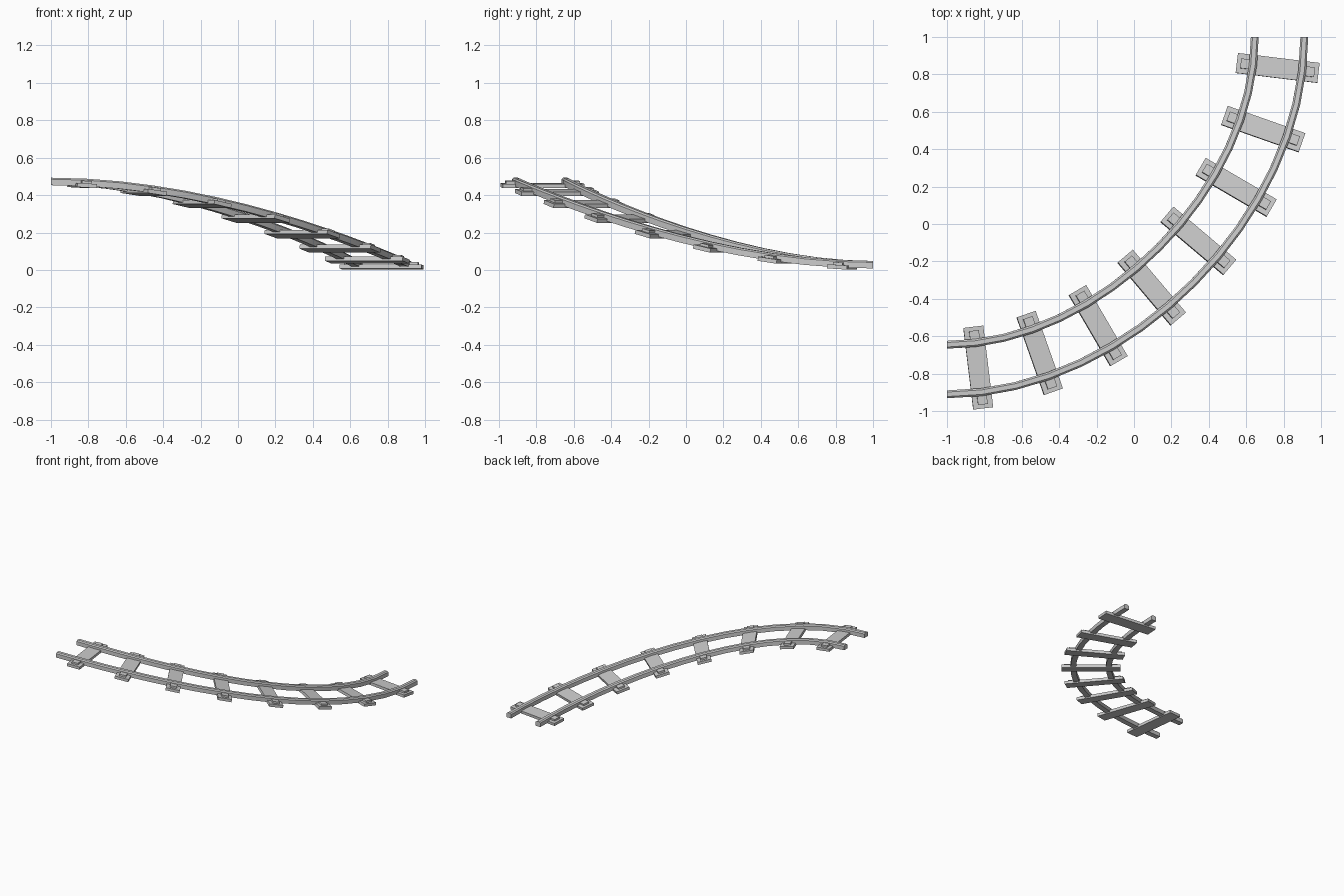
import bpy, bmesh
from mathutils import Vector

if "Cube" in bpy.data.objects:
    bpy.data.objects.remove(bpy.data.objects["Cube"])

P, K, RISE = 0.778, 0.889, 0.445   # end offset, handle length, climb
SLEEPERS, GAUGE = 8, 0.1325


def frame(s):
    """Point and axes of the climbing bend: origin, across, along, up."""
    pts = [Vector((P, 1, 0)), Vector((P, 1 - K, 0)),
           Vector((-1 + K, -P, RISE)), Vector((-1, -P, RISE))]
    u = 1 - s
    pos = u**3 * pts[0] + 3*u*u*s * pts[1] + 3*u*s*s * pts[2] + s**3 * pts[3]
    along = (u*u * (pts[1]-pts[0]) + 2*u*s * (pts[2]-pts[1]) + s*s * (pts[3]-pts[2])).normalized()
    across = Vector((0, 0, 1)).cross(along).normalized()   # towards outside of bend
    return pos, across, along, along.cross(across)


def finish(name, bm):
    bmesh.ops.recalc_face_normals(bm, faces=bm.faces)
    me = bpy.data.meshes.new(name)
    bm.to_mesh(me)
    bm.free()
    ob = bpy.data.objects.new(name, me)
    bpy.context.collection.objects.link(ob)
    return ob


def rail(name, offset):
    # square bar with a chamfered head, swept along the bend
    profile = [(-.021, .008), (.021, .008), (.021, .040), (.012, .048), (-.012, .048), (-.021, .040)]
    bm = bmesh.new()
    rings = []
    for i in range(2 * SLEEPERS + 1):
        o, a, t, n = frame(i / (2 * SLEEPERS))
        n = a.cross(t) if a.cross(t).z > 0 else t.cross(a)
        rings.append([bm.verts.new(o + a * (offset + x) + n * z) for x, z in profile])
    for r, q in zip(rings, rings[1:]):
        for j in range(len(profile)):
            k = (j + 1) % len(profile)
            bm.faces.new((r[j], r[k], q[k], q[j]))
    bm.faces.new(rings[0])
    bm.faces.new(rings[-1])
    ob = finish(name, bm)
    bpy.context.view_layer.objects.active = ob
    ob.select_set(True)
    bpy.ops.object.shade_smooth_by_angle()
    ob.select_set(False)


def block(name, s, cx, sx, sy, z0, z1):
    # box lying in the local frame of the track
    o, a, t, n = frame(s)
    n = a.cross(t) if a.cross(t).z > 0 else t.cross(a)
    bm = bmesh.new()
    bmesh.ops.create_cube(bm, size=1)
    for v in bm.verts:
        x, y, z = v.co
        v.co = o + a * (cx + x * sx) + t * (y * sy) + n * (z0 + (z + .5) * (z1 - z0))
    finish(name, bm)


# rails
rail("inner_rail", -GAUGE)
rail("outer_rail", GAUGE)

# sleepers with a fastening block outside each rail
for i in range(SLEEPERS):
    s = (i + .5) / SLEEPERS
    block(f"sleeper_{i}", s, 0, .44, .107, 0, .022)
    for side, label in ((-1, "inner"), (1, "outer")):
        block(f"{label}_fastener_{i}", s, side * .173, .052, .052, .018, .036)
